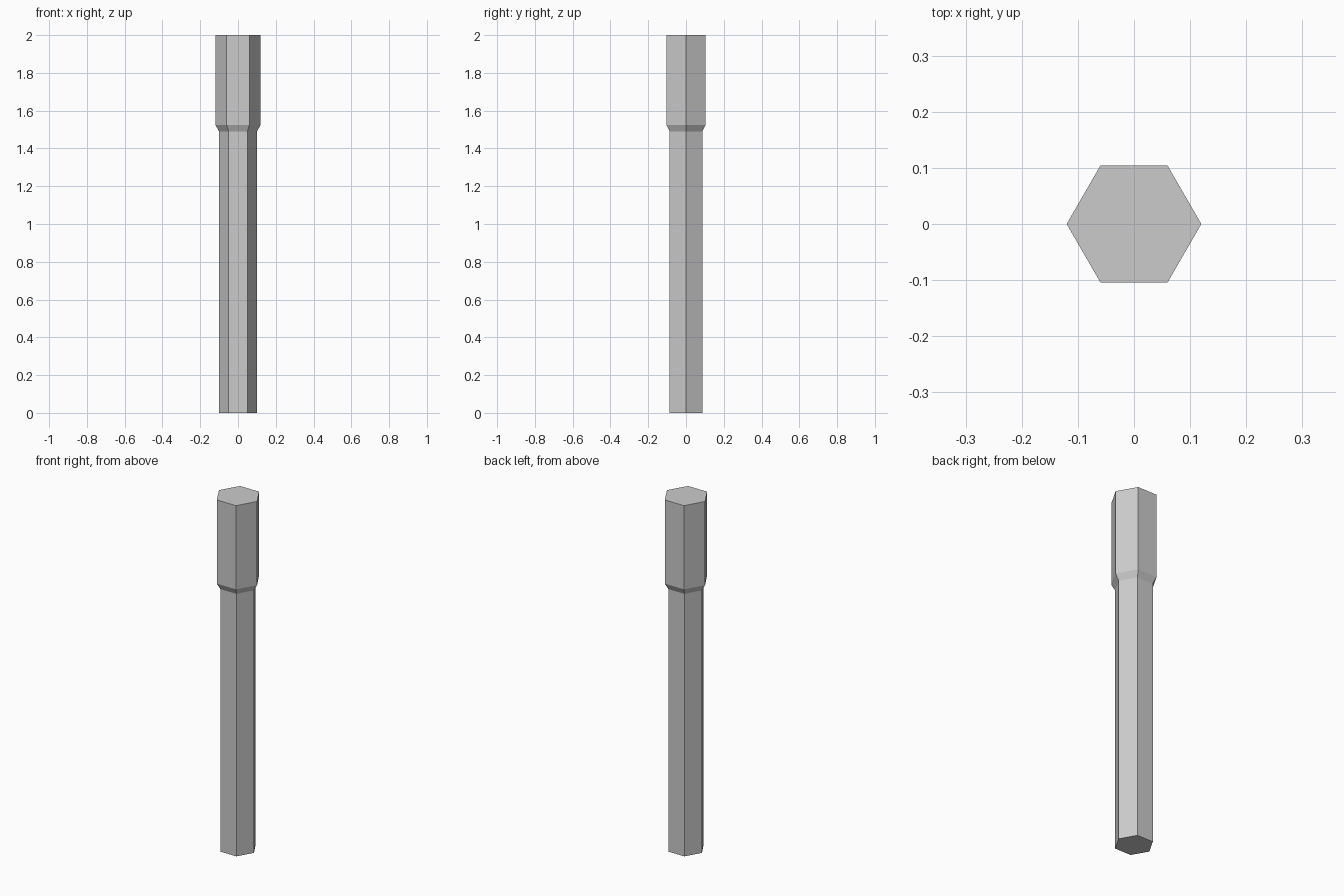
import bpy, bmesh
from math import cos, sin, pi

if "Cube" in bpy.data.objects:
    bpy.data.objects.remove(bpy.data.objects["Cube"])

SIDES = 6
# (radius, height) rings: shaft, flared shoulder, head
PROFILE = [(0.10, 0.0), (0.10, 1.49), (0.12, 1.525), (0.12, 2.0)]

bm = bmesh.new()
rings = [[bm.verts.new((r * cos(2 * pi * i / SIDES), r * sin(2 * pi * i / SIDES), z))
          for i in range(SIDES)] for r, z in PROFILE]

# Side walls
for low, high in zip(rings, rings[1:]):
    for i in range(SIDES):
        j = (i + 1) % SIDES
        bm.faces.new((low[i], low[j], high[j], high[i]))

# End caps
bm.faces.new(rings[0][::-1])
bm.faces.new(rings[-1])

mesh = bpy.data.meshes.new("hexagonal_post")
bm.to_mesh(mesh)
bm.free()
post = bpy.data.objects.new("hexagonal_post", mesh)
bpy.context.collection.objects.link(post)
